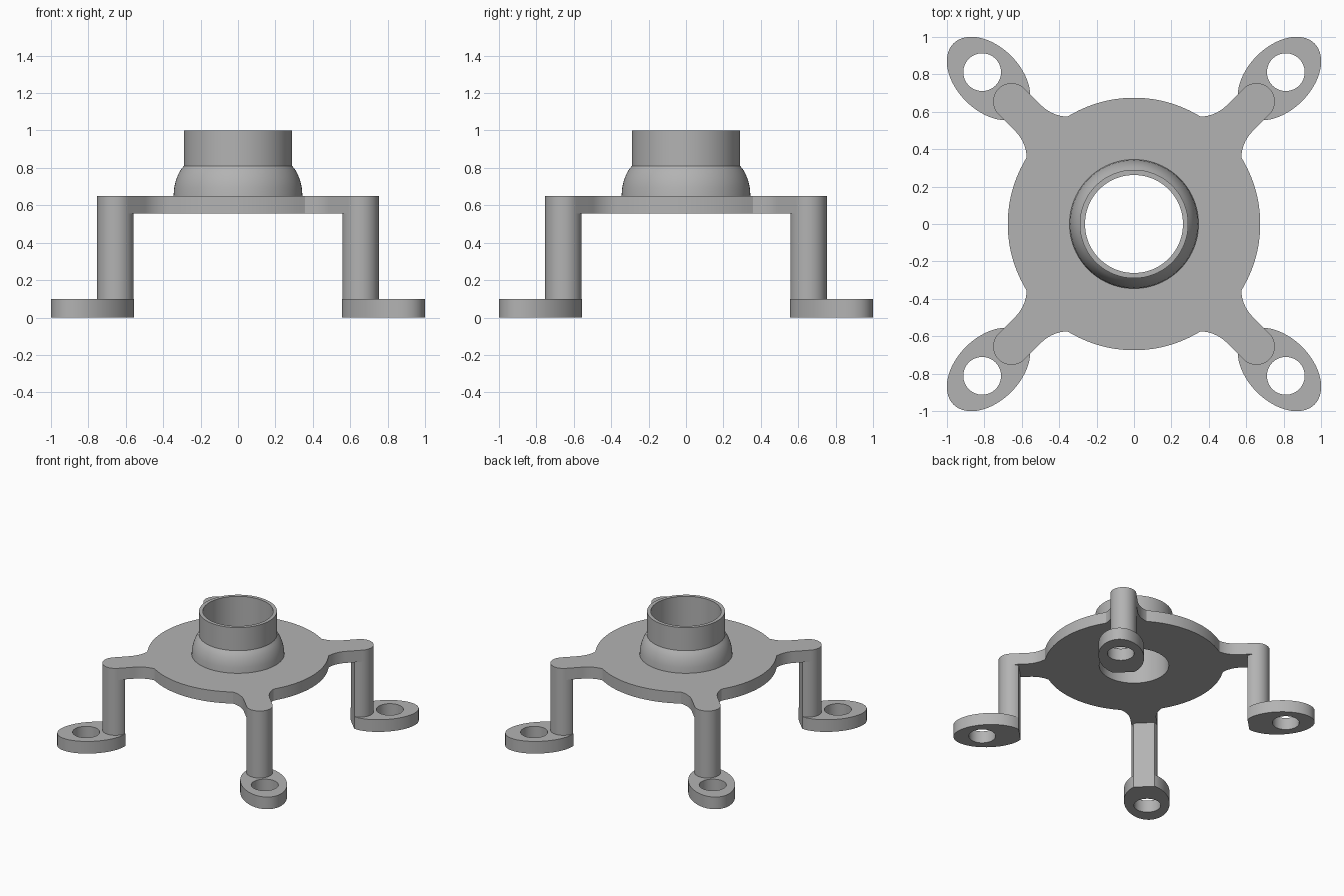
import bpy, bmesh
from math import sin, cos, pi, radians, atan2, hypot

cube = bpy.data.objects.get("Cube")
if cube:
    bpy.data.objects.remove(cube, do_unlink=True)

grey = bpy.data.materials.new("plain_grey")
grey.use_nodes = True
COLOUR = (0.45, 0.45, 0.45, 1)
grey.diffuse_color = COLOUR
grey.node_tree.nodes["Principled BSDF"].inputs["Base Color"].default_value = COLOUR


def arc(cx, cy, rx, start, end, n, ry=None):
    ry = ry or rx
    angles = [start + (end - start) * i / n for i in range(n + 1)]
    return [(cx + rx * cos(a), cy + ry * sin(a)) for a in angles]


def ring(cx, cy, rx, n, ry=None):
    return arc(cx, cy, rx, 0, 2 * pi, n, ry)[:-1]


def turn(points, a):
    return [(x * cos(a) - y * sin(a), x * sin(a) + y * cos(a)) for x, y in points]


def finish(obj):
    obj.data.materials.clear()
    obj.data.materials.append(grey)
    bpy.ops.object.select_all(action="DESELECT")
    obj.select_set(True)
    bpy.context.view_layer.objects.active = obj
    bpy.ops.object.shade_smooth_by_angle(angle=radians(30))


def link_mesh(name, bm):
    bmesh.ops.remove_doubles(bm, verts=bm.verts, dist=0.0005)
    bmesh.ops.recalc_face_normals(bm, faces=bm.faces)
    mesh = bpy.data.meshes.new(name)
    bm.to_mesh(mesh)
    bm.free()
    obj = bpy.data.objects.new(name, mesh)
    bpy.context.collection.objects.link(obj)
    finish(obj)


def extrude(name, loops, z0, z1):
    """Solid from an outline loop plus optional hole loops."""
    curve = bpy.data.curves.new(name + "_outline", "CURVE")
    curve.dimensions = "2D"
    curve.fill_mode = "BOTH"
    curve.extrude = (z1 - z0) / 2
    for loop in loops:
        spline = curve.splines.new("POLY")
        spline.points.add(len(loop) - 1)
        for point, (x, y) in zip(spline.points, loop):
            point.co = (x, y, 0, 1)
        spline.use_cyclic_u = True
    helper = bpy.data.objects.new(name + "_outline", curve)
    bpy.context.collection.objects.link(helper)
    bpy.context.view_layer.update()
    mesh = helper.evaluated_get(bpy.context.evaluated_depsgraph_get()).to_mesh()
    bm = bmesh.new()
    bm.from_mesh(mesh)
    bmesh.ops.translate(bm, verts=bm.verts, vec=(0, 0, (z0 + z1) / 2))
    bpy.data.objects.remove(helper, do_unlink=True)
    link_mesh(name, bm)


# Main plate: a disc with four arms joined by concave fillets
DISC, BORE, PILLAR, REACH = 0.675, 0.262, 0.098, 0.926
PLATE_LOW, PLATE_TOP, FOOT_TOP = 0.555, 0.65, 0.1
FILLET, FILLET_U = 0.21, 0.80
corner_u, corner_v = 0.658, 0.152
fillet_v = PILLAR + FILLET
corner = atan2(fillet_v - corner_v, corner_u - FILLET_U)
half = atan2(corner_v, corner_u)

side = arc(FILLET_U, -fillet_v, FILLET, corner, pi / 2, 14)
quarter = side + arc(REACH, 0, PILLAR, -pi / 2, pi / 2, 24)
quarter += [(u, -v) for u, v in reversed(side)]
quarter += arc(0, 0, DISC, half, pi / 2 - half, 32)[1:-1]
outline = []
for k in range(4):
    outline += turn(quarter, pi / 4 + k * pi / 2)
extrude("main_plate", [outline, ring(0, 0, BORE, 96)], PLATE_LOW, PLATE_TOP)

# Collar: flared base under a straight tube, spun round the axis
flare = [(0.29, 0.81), (0.306, 0.79), (0.321, 0.763), (0.333, 0.73),
         (0.341, 0.695), (0.345, PLATE_TOP)]
profile = [(BORE, PLATE_TOP), (BORE, 1), (0.29, 1)] + flare
bm = bmesh.new()
verts = [bm.verts.new((r, 0, z)) for r, z in profile]
edges = [bm.edges.new(pair) for pair in zip(verts, verts[1:])]
bmesh.ops.spin(bm, geom=verts + edges, cent=(0, 0, 0), axis=(0, 0, 1),
               angle=2 * pi, steps=96, use_duplicate=False)
link_mesh("collar", bm)

# Legs: round pillars and oval feet, with a flat on the inner side
FLAT = 0.865


def trim(points):
    return [(max(u, FLAT), v) for u, v in points]


corners = ["back_left", "back_right", "front_right", "front_left"]
for k, place in enumerate(corners):
    a = pi / 4 + k * pi / 2
    pillar = turn(trim(ring(REACH, 0, PILLAR, 48)), a)
    foot = turn(trim(ring(1.10, 0, 0.265, 64, 0.171)), a)
    hole = turn(ring(1.148, 0, 0.101, 48), a)
    extrude(place + "_pillar", [pillar], FOOT_TOP, PLATE_LOW)
    extrude(place + "_foot", [foot, hole], 0, FOOT_TOP)
